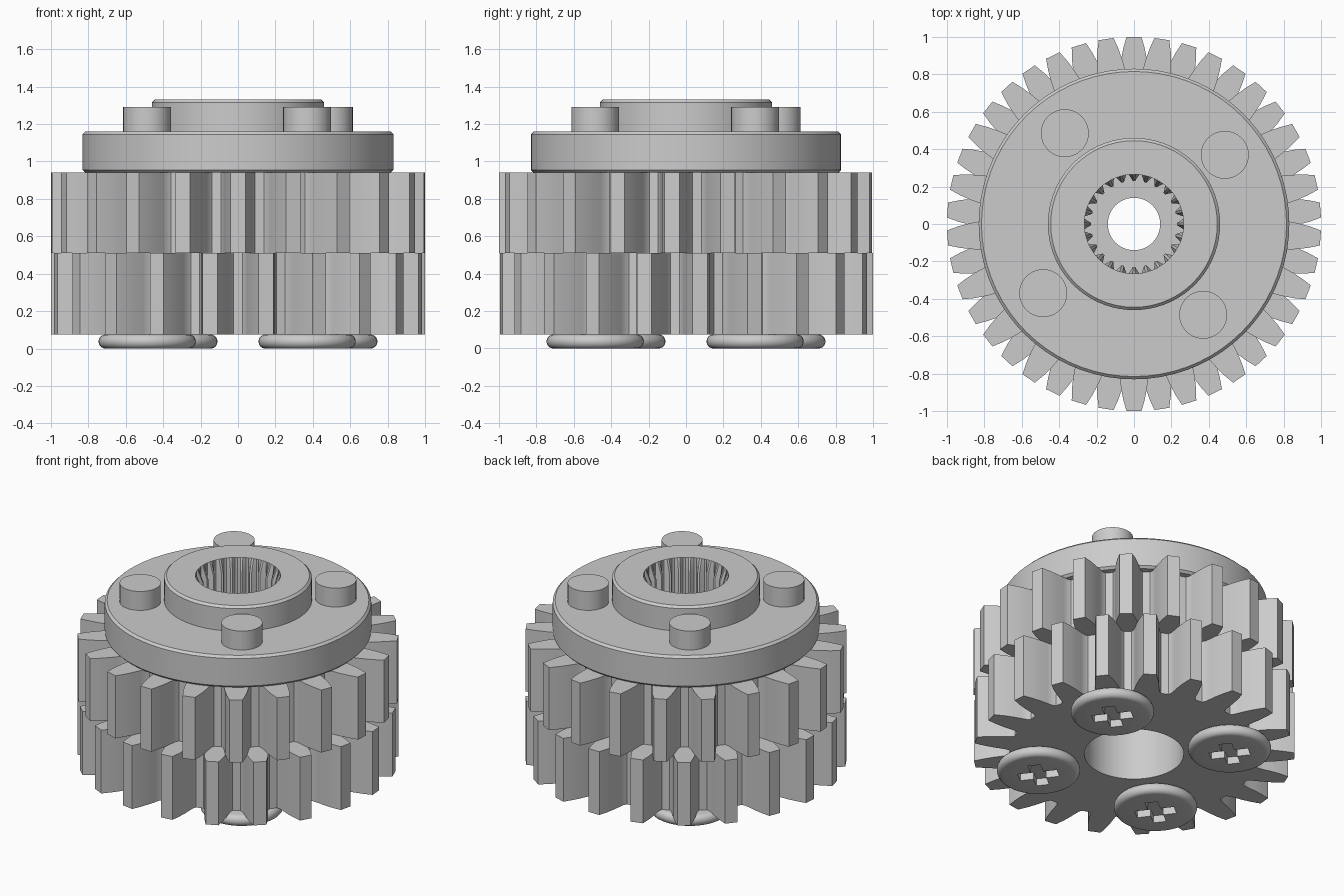
import bpy, bmesh
from math import sin, cos, radians, pi

cube = bpy.data.objects.get("Cube")
if cube:
    bpy.data.objects.remove(cube, do_unlink=True)

# One grey material for every part
grey = bpy.data.materials.new("plain grey")
grey.use_nodes = True
COLOUR = (0.6, 0.6, 0.6, 1)
grey.diffuse_color = COLOUR
grey.node_tree.nodes["Principled BSDF"].inputs["Base Color"].default_value = COLOUR


def loft(name, rings, closed=False, cap=False, smooth=30):
    """Skin equal-length rings of points, given from outside top to bottom."""
    bm = bmesh.new()
    loops = [[bm.verts.new(p) for p in ring] for ring in rings]
    pairs = list(zip(loops, loops[1:]))
    if closed:
        pairs.append((loops[-1], loops[0]))
    for a, b in pairs:
        for i in range(len(a)):
            j = (i + 1) % len(a)
            bm.faces.new((a[i], b[i], b[j], a[j]))
    if cap:
        bm.faces.new(loops[0])
        bm.faces.new(loops[-1][::-1])
    mesh = bpy.data.meshes.new(name)
    bm.to_mesh(mesh)
    bm.free()
    obj = bpy.data.objects.new(name, mesh)
    bpy.context.collection.objects.link(obj)
    mesh.materials.append(grey)
    bpy.ops.object.select_all(action="DESELECT")
    obj.select_set(True)
    bpy.context.view_layer.objects.active = obj
    bpy.ops.object.shade_smooth_by_angle(angle=radians(smooth))
    return obj


def ring(polar, z):
    return [(r * cos(a), r * sin(a), z) for a, r in polar]


def circle(r, n):
    return [(2 * pi * i / n, r) for i in range(n)]


def lathe(name, profile, n, **options):
    return loft(name, [ring(circle(r, n), z) for r, z in profile], **options)


# Two gears, half a tooth apart
TEETH = 21
FLANK = [(2.3, 1.0), (3.5, 0.94), (4.5, 0.88), (5.2, 0.83), (5.8, 0.795), (6.8, 0.775)]


def gear(name, z0, z1, start):
    outline = []
    for t in range(TEETH):
        mid = start + 360 * t / TEETH
        outline += [(radians(mid - a), r) for a, r in reversed(FLANK)]
        outline += [(radians(mid + a), r) for a, r in FLANK]
    bore = [(a, 0.31) for a, r in outline]
    loft(name, [ring(bore, z1), ring(outline, z1), ring(outline, z0), ring(bore, z0)],
         closed=True)


gear("lower_gear", 0.075, 0.51, 90)
gear("upper_gear", 0.51, 0.94, -90)

# Carrier plate with raised hub
lathe("carrier_plate", [(0.265, 1.33), (0.445, 1.33), (0.46, 1.315), (0.46, 1.16),
                        (0.815, 1.16), (0.83, 1.145), (0.83, 0.955), (0.815, 0.94),
                        (0.31, 0.94)], 72)

# Splined socket: countersunk mouth, toothed wall, pierced floor
SPLINES = 24
spline = []
for i in range(SPLINES):
    for step, r in ((-0.4, 0.265), (-0.1, 0.23), (0.1, 0.23), (0.4, 0.265)):
        spline.append((2 * pi * (i + step) / SPLINES, r))


def at_radius(r):
    return [(a, r) for a, _ in spline]


socket = [ring(at_radius(0.31), 0.55), ring(at_radius(0.14), 0.55),
          ring(at_radius(0.14), 0.65), ring(spline, 0.65),
          ring(spline, 1.24), ring(at_radius(0.265), 1.33)]
loft("splined_socket", socket[::-1][::1][::-1][::-1][::-1])

# Four pins above and four cross-slotted screw heads below
BASE_ANGLE = 37.3
for k in range(4):
    angle = radians(BASE_ANGLE + 90 * k)
    spot = (0.61 * cos(angle), 0.61 * sin(angle), 0)

    pin = lathe(f"pin_{k + 1}", [(0.128, 1.29), (0.128, 1.15)], 32, cap=True)
    pin.location = spot

    edge = [(0.225 + 0.035 * cos(radians(t)), 0.0375 + 0.0375 * sin(radians(t)))
            for t in range(90, -91, -20)]
    head = lathe(f"screw_head_{k + 1}", edge, 40, cap=True)
    head.location = spot

    # Cross recess cut from below
    for turn in (0, pi / 2):
        bpy.ops.mesh.primitive_cube_add(size=1, location=spot, rotation=(0, 0, angle + turn))
        cutter = bpy.context.object
        cutter.name = "slot_cutter"
        cutter.scale = (0.25, 0.08, 0.1)
        cutter.hide_render = True
        bpy.context.view_layer.objects.active = head
        cut = head.modifiers.new("slot", "BOOLEAN")
        cut.operation = "DIFFERENCE"
        cut.object = cutter
        # Slots go first so that the smoothing pass sees them
        bpy.ops.object.modifier_move_to_index(modifier=cut.name, index=0)
        bpy.ops.object.modifier_apply(modifier=cut.name)
        bpy.data.objects.remove(cutter, do_unlink=True)
